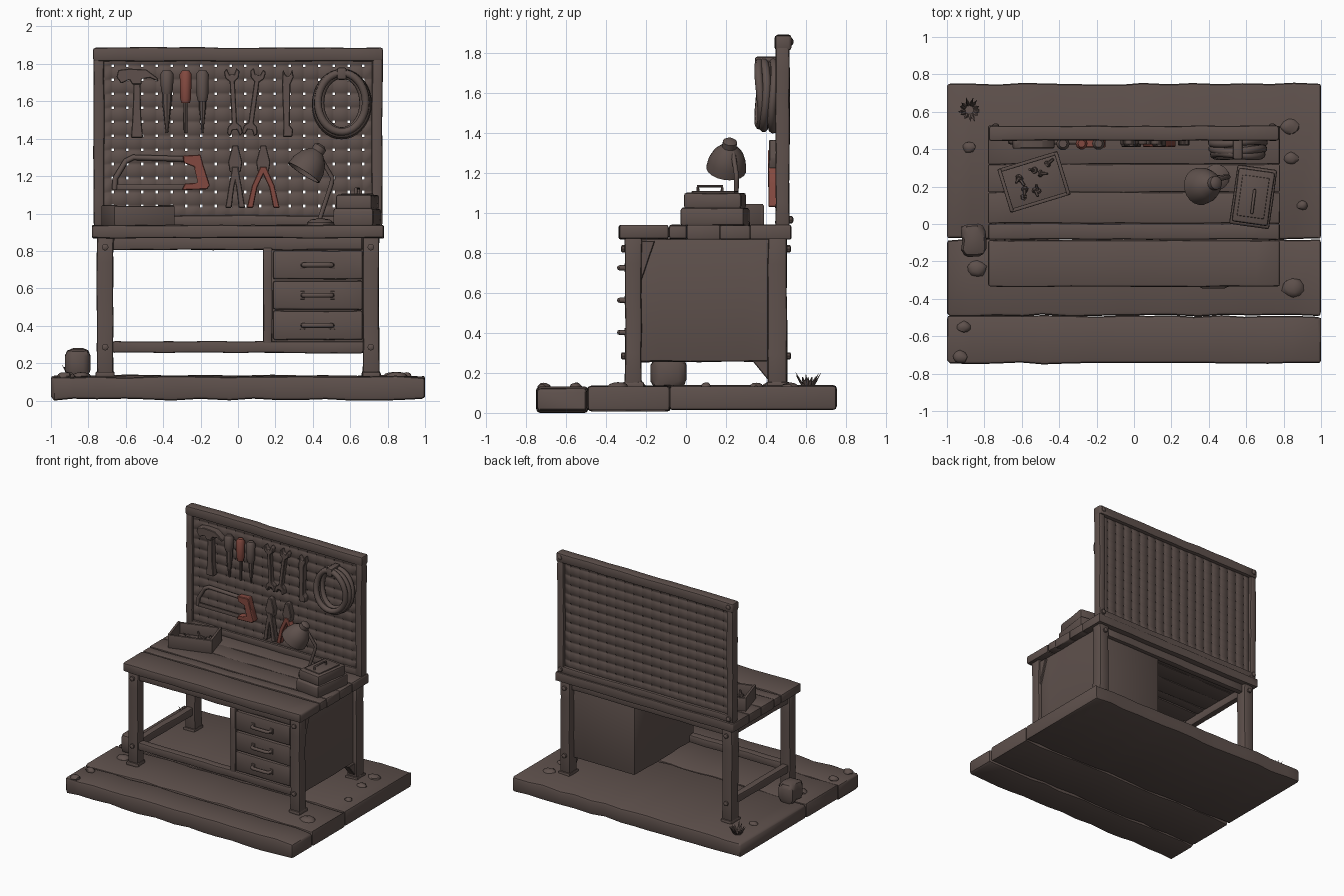
import bpy, bmesh, math, random
from mathutils import Matrix, Vector

if "Cube" in bpy.data.objects:
    bpy.data.objects.remove(bpy.data.objects["Cube"])

random.seed(4)

def material(name, rgb):
    m = bpy.data.materials.new(name)
    m.diffuse_color = (*rgb, 1)
    m.use_nodes = True
    m.node_tree.nodes["Principled BSDF"].inputs["Base Color"].default_value = m.diffuse_color
    return m

BROWN = material("worn brown", (0.112, 0.081, 0.072))
RED = material("faded red", (0.225, 0.066, 0.05))

def finish(name, bm, mat=BROWN, angle=35):
    bmesh.ops.recalc_face_normals(bm, faces=bm.faces)
    me = bpy.data.meshes.new(name)
    bm.to_mesh(me)
    bm.free()
    me.materials.append(mat)
    me.shade_smooth()
    me.set_sharp_from_angle(angle=math.radians(angle))
    ob = bpy.data.objects.new(name, me)
    bpy.context.collection.objects.link(ob)
    return ob

def box(name, x, y, z, bevel=0.01, wobble=0.003, rot=0, mat=BROWN):
    """Rounded board between (min, max) pairs, slightly hewn along its length."""
    size = Vector((x[1] - x[0], y[1] - y[0], z[1] - z[0]))
    mid = Vector((sum(x), sum(y), sum(z))) / 2
    bm = bmesh.new()
    bmesh.ops.create_cube(bm, size=1)
    bmesh.ops.scale(bm, vec=size, verts=bm.verts)
    bmesh.ops.bevel(bm, geom=bm.edges[:], offset=min(bevel, min(size) * 0.4), segments=2, profile=0.5, affect='EDGES')
    if wobble:
        ax = max(range(3), key=lambda i: size[i])
        n = max(2, int(size[ax] / 0.13))
        no = Vector([float(i == ax) for i in range(3)])
        for i in range(1, n):
            p = no * (size[ax] * (i / n - 0.5 + random.uniform(-0.2, 0.2) / n))
            bmesh.ops.bisect_plane(bm, geom=bm.verts[:] + bm.edges[:] + bm.faces[:], plane_co=p, plane_no=no)
        shift = {}
        for v in bm.verts:
            for j in range(3):
                if j != ax:
                    k = (round(v.co[ax], 2), j, v.co[j] > 0)
                    v.co[j] += shift.setdefault(k, random.uniform(-wobble, wobble))
    bm.transform(Matrix.Translation(mid) @ Matrix.Rotation(math.radians(rot), 4, 'Z'))
    return finish(name, bm, mat)

def prism(name, pts, a, b, axis='y', mat=BROWN, at=(0, 0), rot=0, bevel=0.004):
    """Flat outline pushed through from a to b; outline in xz (axis y) or yz (axis x)."""
    c, s = math.cos(math.radians(rot)), math.sin(math.radians(rot))
    bm = bmesh.new()
    vs = []
    for u, w in pts:
        p, q = at[0] + u * c - w * s, at[1] + u * s + w * c
        vs.append(bm.verts.new((p, a, q) if axis == 'y' else (a, p, q)))
    f = bm.faces.new(vs)
    r = bmesh.ops.extrude_face_region(bm, geom=[f], use_keep_orig=True)
    d = (0, b - a, 0) if axis == 'y' else (b - a, 0, 0)
    bmesh.ops.translate(bm, vec=d, verts=[g for g in r['geom'] if isinstance(g, bmesh.types.BMVert)])
    bmesh.ops.recalc_face_normals(bm, faces=bm.faces)
    if bevel:
        bmesh.ops.bevel(bm, geom=bm.edges[:], offset=bevel, segments=1, affect='EDGES', clamp_overlap=True)
    return finish(name, bm, mat)

def tube(name, pts, r, cyclic=False, mat=BROWN):
    cu = bpy.data.curves.new(name, 'CURVE')
    cu.dimensions, cu.bevel_depth, cu.bevel_resolution, cu.use_fill_caps = '3D', r, 2, True
    sp = cu.splines.new('POLY')
    sp.points.add(len(pts) - 1)
    for p, co in zip(sp.points, pts):
        p.co = (*co, 1)
    sp.use_cyclic_u = cyclic
    tmp = bpy.data.objects.new(name + "_path", cu)
    bpy.context.collection.objects.link(tmp)
    bpy.context.view_layer.update()
    me = bpy.data.meshes.new_from_object(tmp.evaluated_get(bpy.context.evaluated_depsgraph_get()))
    bm = bmesh.new()
    bm.from_mesh(me)
    bpy.data.objects.remove(tmp)
    return finish(name, bm, mat, 50)

def lathe(name, prof, origin, direction=(0, 0, 1), segs=16, mat=BROWN, flat=1):
    """Turned part: profile of (radius, distance) along a direction."""
    bm = bmesh.new()
    rings = [[bm.verts.new((r * math.cos(2 * math.pi * i / segs), r * flat * math.sin(2 * math.pi * i / segs), h))
              for i in range(segs)] for r, h in prof]
    for a, b in zip(rings, rings[1:]):
        for i in range(segs):
            bm.faces.new((a[i], a[(i + 1) % segs], b[(i + 1) % segs], b[i]))
    bm.faces.new(rings[0])
    bm.faces.new(rings[-1])
    q = Vector(direction).to_track_quat('Z', 'Y').to_matrix().to_4x4()
    bm.transform(Matrix.Translation(origin) @ q)
    return finish(name, bm, mat, 40)

def stone(name, c, r, sub=2, rough=0.12):
    bm = bmesh.new()
    bmesh.ops.create_icosphere(bm, subdivisions=sub, radius=1)
    for v in bm.verts:
        v.co *= 1 + random.uniform(-rough, rough)
        v.co = Vector([c[i] + v.co[i] * r[i] for i in range(3)])
    return finish(name, bm, angle=40)

# floor planks
for i, (y0, y1) in enumerate([(-0.745, -0.492), (-0.49, -0.082), (-0.08, 0.75)]):
    box(f"floor_plank_{i}", (-1, 1), (y0, y1), (0.005 + 0.007 * i, 0.128 + 0.003 * i), 0.018, 0.006)

# workbench top planks
for i, (y0, y1) in enumerate([(-0.335, -0.087), (-0.083, 0.004), (0.005, 0.169), (0.17, 0.319), (0.32, 0.525)]):
    box(f"bench_top_plank_{i}", (-0.78, 0.78), (y0, y1), (0.868, 0.938), 0.012 if i < 2 else 0.006, 0.0025)

# legs, feet and bolts
for sx in (-1, 1):
    xs = sorted((sx * 0.668, sx * 0.755))
    for y0, y1, side in ((-0.305, -0.222, "front"), (0.41, 0.505, "back")):
        tag = f"{side}_{'left' if sx < 0 else 'right'}"
        box(f"leg_{tag}", xs, (y0, y1), (0.125, 0.88), 0.012)
        box(f"foot_{tag}", (xs[0] - 0.006, xs[1] + 0.006), (y0 - 0.012, y1 + 0.012), (0.12, 0.155), 0.01)
        for z in (0.82, 0.285):
            d = -1 if side == "front" else 1
            lathe(f"bolt_{tag}", [(0.018, 0), (0.018, 0.015), (0.01, 0.02)],
                  (sx * 0.71, y0 if d < 0 else y1, z), (0, d, 0), 8)

# aprons and lower rails
box("front_apron", (-0.67, 0.67), (-0.29, -0.24), (0.805, 0.875))
box("back_apron", (-0.67, 0.67), (0.43, 0.48), (0.805, 0.875))
box("left_apron", (-0.74, -0.69), (-0.23, 0.42), (0.805, 0.875))
box("front_rail", (-0.67, 0.67), (-0.295, -0.235), (0.255, 0.318))
box("left_rail", (-0.74, -0.685), (-0.23, 0.42), (0.255, 0.318))

# drawer cabinet with braces
box("cabinet", (0.135, 0.725), (-0.275, 0.45), (0.257, 0.87), 0.008, 0.003)
box("cabinet_stile", (0.135, 0.182), (-0.295, -0.26), (0.3, 0.815), 0.006, 0.002)
prism("back_brace", [(0.33, 0.262), (0.43, 0.262), (0.43, 0.14)], 0.685, 0.74, 'x')
prism("front_brace", [(-0.23, 0.64), (-0.23, 0.86), (-0.155, 0.86)], 0.7, 0.742, 'x')
for i, z in enumerate((0.725, 0.563, 0.402)):
    box(f"drawer_{i}", (0.188, 0.666), (-0.3, -0.26), (z - 0.077, z + 0.077), 0.01, 0.002)
    tube(f"drawer_handle_{i}", [(0.345, -0.295, z), (0.35, -0.325, z), (0.37, -0.332, z),
                                (0.48, -0.332, z), (0.5, -0.325, z), (0.505, -0.295, z)], 0.013)
    for x in (0.345, 0.505):
        box("handle_plate", (x - 0.014, x + 0.014), (-0.308, -0.295), (z - 0.022, z + 0.022), 0.004, 0)

# pegboard panel with real holes
bm = bmesh.new()
cuts = lambda lo, hi, a, step, n: [lo] + [a + i * step + s for i in range(n) for s in (-0.007, 0.007)] + [hi]
px = cuts(-0.74, 0.74, -0.67, 1.34 / 17, 18)
pz = cuts(0.95, 1.85, 1.04, 0.075, 11)
grid = [[bm.verts.new((x, 0.48, z)) for z in pz] for x in px]
for i in range(len(px) - 1):
    for j in range(len(pz) - 1):
        if not (i % 2 and j % 2):
            bm.faces.new((grid[i][j], grid[i + 1][j], grid[i + 1][j + 1], grid[i][j + 1]))
board = finish("pegboard_panel", bm)
mod = board.modifiers.new("thickness", 'SOLIDIFY')
mod.thickness, mod.offset = 0.03, 0

# pegboard frame
box("board_frame_top", (-0.775, 0.775), (0.445, 0.525), (1.815, 1.888), 0.012)
box("board_frame_bottom", (-0.76, 0.76), (0.45, 0.515), (0.935, 0.99), 0.01)
for s in (-1, 1):
    box("board_frame_side", sorted((s * 0.715, s * 0.772)), (0.447, 0.518), (0.935, 1.85), 0.012)
    for z in (1.855, 0.965):
        lathe("frame_bolt", [(0.02, 0), (0.018, 0.015), (0.008, 0.022)], (s * 0.74, 0.515, z), (0, 1, 0), 8)

# hammer
T0, T1 = 0.415, 0.462
prism("hammer_head", [(-0.11, 0.035), (-0.1, 0.072), (-0.04, 0.08), (0.05, 0.075), (0.11, 0.03), (0.115, 0.01),
                      (0.07, 0.03), (0.025, 0.025), (0.025, -0.005), (-0.025, -0.005), (-0.04, 0.02), (-0.085, 0.0)],
      T0 - 0.01, T1, at=(-0.54, 1.695))
prism("hammer_handle", [(-0.018, 0.3), (0.018, 0.3), (0.022, 0.12), (0.032, 0.0), (-0.032, 0.0), (-0.024, 0.12)],
      T0, T1, at=(-0.54, 1.405))

# file, screwdriver and awl
for name, x, w, hz, tip, mat in (("file", -0.38, 0.036, 1.64, 0.026, BROWN),
                                 ("screwdriver", -0.28, 0.032, 1.59, 0.011, RED),
                                 ("awl", -0.19, 0.034, 1.6, 0.018, BROWN)):
    lathe(name + "_handle", [(w * 0.6, 0), (w, -0.02), (w * 0.9, hz - 1.74), (w * 0.7, hz - 1.765)],
          (x, 0.43, 1.765), (0, 0, 1), 10, mat)
    lathe(name + "_blade", [(tip, 0), (tip, -0.05), (tip * (0.9 if mat is RED else 0.25), 1.42 - hz)],
          (x, 0.435, hz + 0.01), (0, 0, 1), 8)

# wrenches
half = [(0.014, 0.11), (0.036, 0.13), (0.042, 0.165), (0.026, 0.182), (0.012, 0.148)]
top = half + [(-x, z) for x, z in reversed(half)]
wrench = top + [(-x, -z) for x, z in top]
prism("wrench_left", wrench, 0.425, T1, at=(-0.025, 1.595), rot=3)
prism("wrench_middle", wrench, 0.425, T1, at=(0.085, 1.595), rot=-8)
prism("adjustable_wrench", [(-0.02, -0.18), (0.03, -0.18), (0.035, -0.14), (0.017, -0.12), (0.02, 0.1), (0.038, 0.14),
                            (0.03, 0.18), (0.012, 0.14), (-0.005, 0.15), (-0.02, 0.18), (-0.025, 0.1), (-0.017, -0.12)],
      0.42, T1, at=(0.26, 1.59))

# coiled hose
for k, (rx, rz, y) in enumerate([(0.14, 0.168, 0.435), (0.137, 0.165, 0.395), (0.115, 0.15, 0.42), (0.128, 0.158, 0.37)]):
    tube(f"hose_coil_{k}", [(0.555 + rx * math.cos(t), y + 0.008 * math.sin(2 * t + k), 1.585 + rz * math.sin(t) + 0.003 * k)
                            for t in [2 * math.pi * i / 36 for i in range(36)]], 0.021, True)
box("hose_tie", (0.53, 0.58), (0.345, 0.46), (1.715, 1.78), 0.01, 0)

# hacksaw
tube("saw_frame", [(-0.25, 0.44, 1.29), (-0.56, 0.44, 1.3), (-0.6, 0.44, 1.28), (-0.655, 0.44, 1.19), (-0.66, 0.44, 1.13)], 0.015)
box("saw_blade", (-0.67, -0.25), (0.432, 0.446), (1.125, 1.155), 0.003, 0)
prism("saw_handle", [(-0.295, 1.31), (-0.2, 1.315), (-0.185, 1.26), (-0.15, 1.15), (-0.165, 1.13), (-0.3, 1.125), (-0.285, 1.16),
                     (-0.215, 1.165), (-0.235, 1.25), (-0.29, 1.27)], 0.41, T1, mat=RED)

# two pliers
for name, x, mat, spread in (("dark_pliers", -0.015, BROWN, 0.045), ("red_pliers", 0.135, RED, 0.08)):
    prism(name + "_jaw", [(-0.03, 0), (-0.038, 0.05), (-0.015, 0.14), (0.015, 0.14), (0.038, 0.05), (0.03, 0), (0, -0.02)],
          0.415, T1, at=(x, 1.225))
    for s in (-1, 1):
        pts = [(s * -0.02, 1.25), (s * 0.015, 1.25), (s * (spread * 0.75), 1.15), (s * (spread + 0.008), 1.03),
               (s * (spread - 0.026), 1.03), (s * (spread * 0.75 - 0.028), 1.14)]
        prism(name + "_grip", pts, 0.412, T1 - 0.005, at=(x, 0), mat=mat)

# desk lamp
lathe("lamp_base", [(0.07, 0), (0.07, 0.015), (0.05, 0.03), (0.018, 0.035)], (0.44, 0.25, 0.938), segs=20)
tube("lamp_arm", [(0.43, 0.25, 0.95), (0.5, 0.252, 1.16), (0.505, 0.252, 1.19), (0.44, 0.235, 1.3)], 0.012)
lathe("lamp_shade", [(0.02, -0.012), (0.036, 0), (0.036, 0.03), (0.048, 0.04), (0.075, 0.07), (0.094, 0.115), (0.1, 0.165),
                     (0.092, 0.165), (0.084, 0.115), (0.04, 0.06)], (0.44, 0.22, 1.355), (-0.09, -0.02, -0.14), 20)

# toolbox with two tiers and handle
box("toolbox_body", (0.53, 0.745), (-0.015, 0.305), (0.936, 1.025), 0.012, 0.002, -8)
box("toolbox_lid", (0.54, 0.735), (0.0, 0.29), (1.02, 1.1), 0.014, 0.002, -8)
box("toolbox_lid_panel", (0.565, 0.71), (0.035, 0.255), (1.095, 1.108), 0.005, 0, -8)
tube("toolbox_handle", [(0.63, 0.06, 1.1), (0.63, 0.06, 1.133), (0.645, 0.18, 1.133), (0.645, 0.18, 1.1)], 0.008)

# parts tray
C = Vector((-0.535, 0.225))
R = Matrix.Rotation(math.radians(17), 2)
def tray(name, u, w, du, dw, z0, z1):
    p = C + R @ Vector((u, w))
    box(name, (p.x - du, p.x + du), (p.y - dw, p.y + dw), (z0, z1), 0.005, 0, 17)
tray("tray_floor", 0, 0, 0.162, 0.115, 0.936, 0.955)
for s in (-1, 1):
    tray("tray_long_side", 0, s * 0.112, 0.168, 0.01, 0.936, 1.04)
    tray("tray_short_side", s * 0.158, 0, 0.01, 0.118, 0.936, 1.045)
for i in range(9):
    p = C + R @ Vector((random.uniform(-0.1, 0.1), random.uniform(-0.07, 0.07)))
    d = Vector((random.uniform(-1, 1), random.uniform(-1, 1), 0.5))
    lathe("loose_screw", [(0.018, 0), (0.018, 0.012), (0.009, 0.014), (0.007, 0.05)], (p.x, p.y, 0.965), d, 6)

# stones and grass on the floor
box("large_stone", (-0.925, -0.795), (-0.175, 0.0), (0.12, 0.278), 0.04, 0.008, 3)
for x, y, r in ((-0.84, -0.24, 0.05), (0.83, 0.52, 0.05), (0.84, 0.35, 0.04), (0.85, -0.34, 0.06), (-0.91, -0.55, 0.035),
                (-0.88, 0.41, 0.035), (-0.93, -0.71, 0.04), (0.9, 0.1, 0.03)):
    stone("pebble", (x, y, 0.13), (r, r * 0.85, 0.022))
for i in range(14):
    a = i * 2.4
    d = Vector((0.6 * math.cos(a), 0.6 * math.sin(a), 1))
    o = (-0.88 + 0.022 * math.cos(a), 0.61 + 0.022 * math.sin(a), 0.125)
    lathe("grass_blade", [(0.009, 0), (0.008, 0.04), (0.001, random.uniform(0.06, 0.09))], o, d, 5, flat=0.5)
